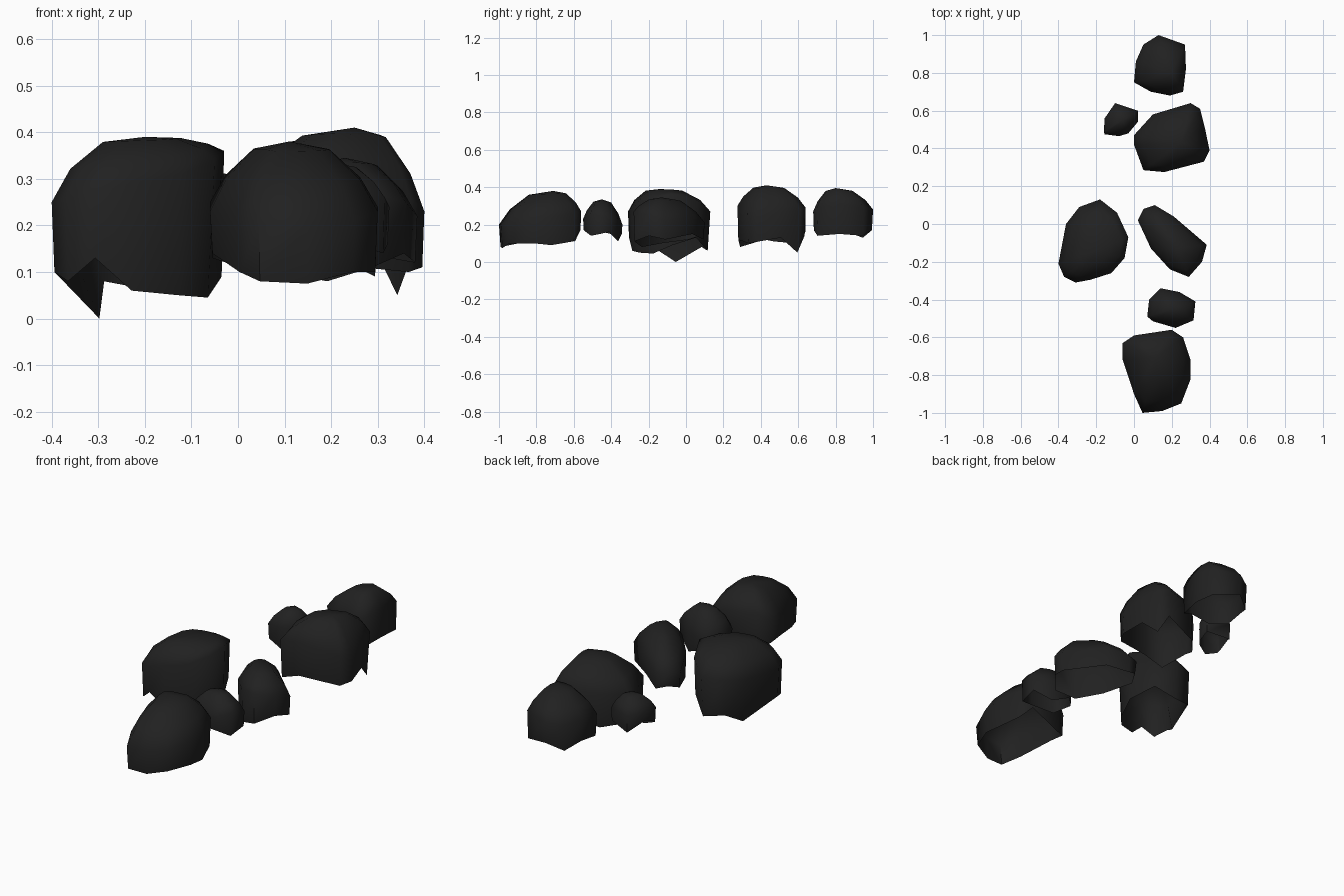
import bpy, bmesh

mat = bpy.data.materials.new("charcoal black")
mat.diffuse_color = (0.015, 0.015, 0.015, 1)


def rock(name, crown, power, pts):
    """Open-bottomed faceted shell; pts = (x, y, ragged rim z, shoulder z).
    A higher power gives a fuller, flatter top."""
    cx, cy, cz = crown
    bm = bmesh.new()
    rings = []
    # ragged lower edge, tucked in where it hangs low
    row = []
    for x, y, rim, sh in pts:
        f = 0.97 - 0.36 * (max(0, 0.08 - rim) / 0.08) ** 2
        row.append(bm.verts.new((cx + (x - cx) * f, cy + (y - cy) * f, rim)))
    rings.append(row)
    # wall, shoulder and crown rings
    for f in (1.0, 0.8, 0.45):
        h = 1 - f ** power
        rings.append([bm.verts.new((cx + (x - cx) * f, cy + (y - cy) * f, sh + (cz - sh) * h))
                      for x, y, rim, sh in pts])
    n = len(pts)
    for a, b in zip(rings, rings[1:]):
        for i in range(n):
            j = (i + 1) % n
            bm.faces.new((a[i], a[j], b[j], b[i]))
    top = bm.verts.new(crown)
    for i in range(n):
        bm.faces.new((rings[-1][i], rings[-1][(i + 1) % n], top))
    bmesh.ops.recalc_face_normals(bm, faces=bm.faces)
    if sum(f.normal.z for f in bm.faces) < 0:
        bmesh.ops.reverse_faces(bm, faces=bm.faces)
    me = bpy.data.meshes.new(name)
    bm.to_mesh(me)
    bm.free()
    me.materials.append(mat)
    ob = bpy.data.objects.new(name, me)
    bpy.context.collection.objects.link(ob)
    bpy.ops.object.select_all(action='DESELECT')
    ob.select_set(True)
    bpy.context.view_layer.objects.active = ob
    bpy.ops.object.shade_smooth_by_angle(angle=1.2)


# outlines run counter-clockwise seen from above
rock("back_rock", (0.20, 0.80, 0.395), 2.6, [
    (0.00, 0.75, 0.15, 0.27), (0.09, 0.70, 0.14, 0.28), (0.19, 0.68, 0.17, 0.27),
    (0.26, 0.70, 0.14, 0.29), (0.275, 0.82, 0.15, 0.31), (0.27, 0.95, 0.14, 0.29),
    (0.13, 1.00, 0.17, 0.28), (0.05, 0.95, 0.13, 0.27), (0.01, 0.86, 0.16, 0.27)])

rock("small_back_rock", (-0.06, 0.55, 0.32), 2.6, [
    (-0.16, 0.49, 0.17, 0.24), (-0.155, 0.475, 0.16, 0.24), (-0.08, 0.465, 0.13, 0.24),
    (-0.03, 0.48, 0.16, 0.25), (0.02, 0.54, 0.14, 0.24), (0.02, 0.60, 0.17, 0.24),
    (-0.10, 0.64, 0.15, 0.24), (-0.155, 0.56, 0.20, 0.25)])

rock("large_back_rock", (0.25, 0.43, 0.41), 2.7, [
    (0.00, 0.42, 0.12, 0.26), (0.05, 0.285, 0.08, 0.28), (0.16, 0.275, 0.12, 0.30),
    (0.37, 0.33, 0.10, 0.26), (0.40, 0.39, 0.11, 0.23), (0.375, 0.51, 0.13, 0.27),
    (0.35, 0.61, 0.05, 0.28), (0.30, 0.64, 0.14, 0.29), (0.10, 0.58, 0.10, 0.28),
    (0.00, 0.47, 0.11, 0.26)])

rock("large_left_rock", (-0.20, -0.14, 0.39), 3.2, [
    (-0.40, -0.21, 0.10, 0.25), (-0.37, -0.28, 0.08, 0.26), (-0.31, -0.31, 0.13, 0.27),
    (-0.23, -0.295, 0.06, 0.29), (-0.12, -0.26, 0.05, 0.31), (-0.05, -0.18, 0.045, 0.34),
    (-0.03, -0.07, 0.09, 0.36), (-0.09, 0.06, 0.13, 0.33), (-0.18, 0.13, 0.06, 0.27),
    (-0.29, 0.09, 0.08, 0.27), (-0.36, 0.00, 0.00, 0.26)])

rock("right_rock", (0.23, -0.13, 0.345), 2.5, [
    (0.02, 0.02, 0.12, 0.20), (0.09, -0.13, 0.10, 0.24), (0.19, -0.24, 0.08, 0.26),
    (0.29, -0.28, 0.11, 0.27), (0.36, -0.20, 0.14, 0.25), (0.385, -0.11, 0.12, 0.22),
    (0.21, 0.04, 0.15, 0.25), (0.11, 0.10, 0.12, 0.21), (0.05, 0.08, 0.14, 0.21)])

rock("small_front_rock", (0.20, -0.45, 0.335), 2.6, [
    (0.07, -0.49, 0.17, 0.23), (0.10, -0.515, 0.15, 0.24), (0.22, -0.55, 0.17, 0.23),
    (0.315, -0.51, 0.14, 0.26), (0.325, -0.41, 0.16, 0.24), (0.24, -0.36, 0.11, 0.22),
    (0.14, -0.34, 0.15, 0.20), (0.08, -0.40, 0.15, 0.22)])

rock("large_front_rock", (0.11, -0.71, 0.38), 2.7, [
    (-0.06, -0.72, 0.14, 0.23), (0.00, -0.90, 0.10, 0.23), (0.045, -1.00, 0.08, 0.20),
    (0.15, -0.99, 0.075, 0.20), (0.25, -0.95, 0.10, 0.21), (0.30, -0.82, 0.10, 0.23),
    (0.30, -0.72, 0.09, 0.24), (0.26, -0.60, 0.11, 0.26), (0.20, -0.56, 0.17, 0.27),
    (0.00, -0.59, 0.11, 0.29), (-0.06, -0.63, 0.13, 0.25)])
